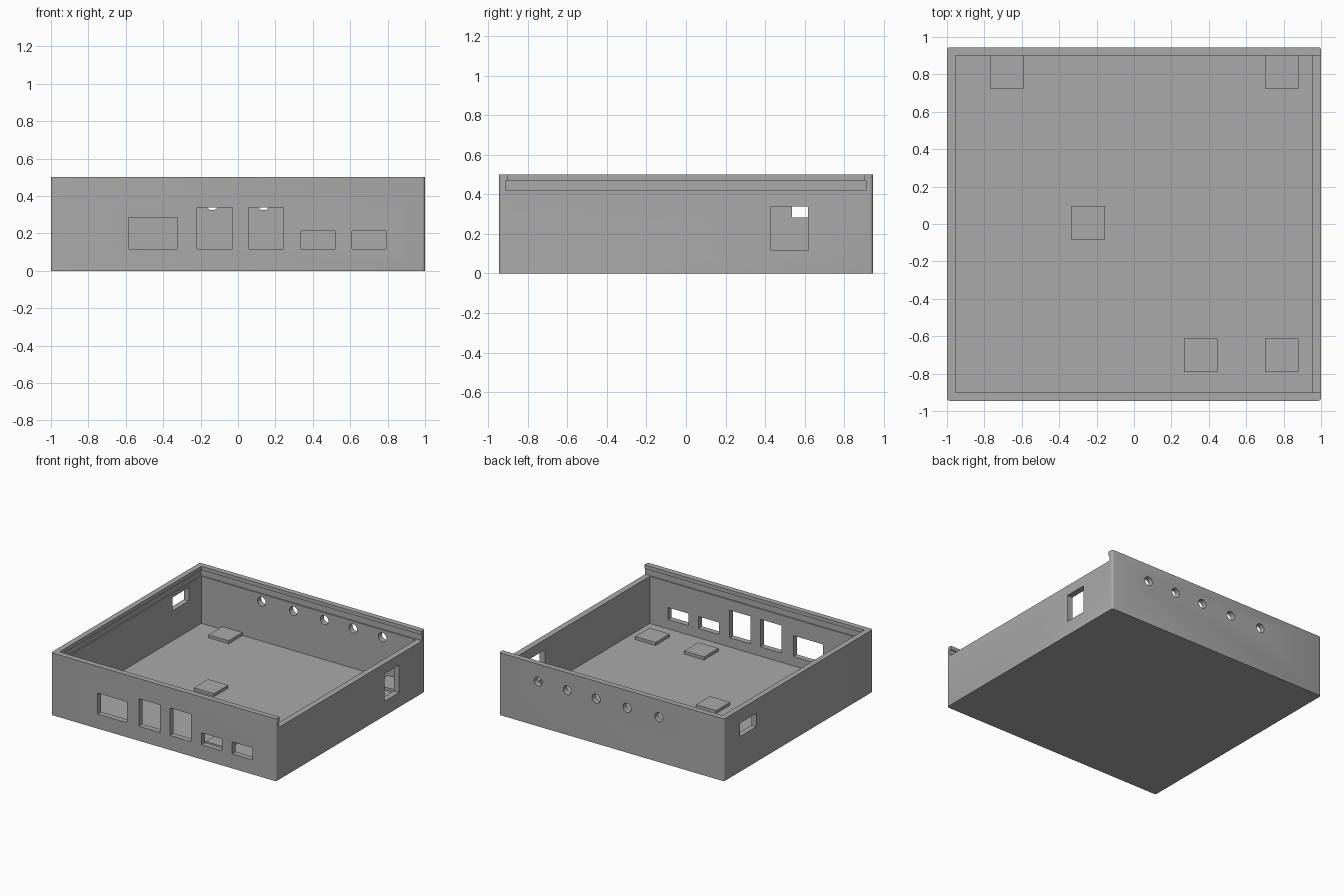
import bpy
import bmesh
from math import radians
from mathutils import Matrix

cube = bpy.data.objects.get("Cube")
if cube:
    bpy.data.objects.remove(cube, do_unlink=True)

grey = bpy.data.materials.new("mid grey plastic")
grey.use_nodes = True
grey.diffuse_color = (0.4, 0.4, 0.4, 1)
grey.node_tree.nodes["Principled BSDF"].inputs["Base Color"].default_value = (0.4, 0.4, 0.4, 1)


def finish(name, bm):
    mesh = bpy.data.meshes.new(name)
    bm.to_mesh(mesh)
    bm.free()
    mesh.materials.append(grey)
    obj = bpy.data.objects.new(name, mesh)
    bpy.context.collection.objects.link(obj)
    return obj


def box(name, x, y, z, round_corners=0):
    """Box from (low, high) ranges, with optional rounded upright edges."""
    bm = bmesh.new()
    bmesh.ops.create_cube(bm, size=1)
    for v in bm.verts:
        for i, (low, high) in enumerate((x, y, z)):
            v.co[i] = high if v.co[i] > 0 else low
    if round_corners:
        upright = [e for e in bm.edges if abs(e.verts[0].co.z - e.verts[1].co.z) > 0.1]
        bmesh.ops.bevel(bm, geom=upright, offset=round_corners, segments=3,
                        profile=0.5, affect='EDGES')
    return finish(name, bm)


def rod(name, x, y, z, radius, length):
    """Cylinder lying along y."""
    bm = bmesh.new()
    bmesh.ops.create_cone(bm, cap_ends=True, segments=32, radius1=radius,
                          radius2=radius, depth=length,
                          matrix=Matrix.Translation((x, y, z)) @ Matrix.Rotation(radians(90), 4, 'X'))
    return finish(name, bm)


def cut(target, cutter):
    """Subtract the cutter and remove it."""
    cutter.hide_render = True
    mod = target.modifiers.new("cut", 'BOOLEAN')
    mod.operation = 'DIFFERENCE'
    mod.solver = 'EXACT'
    mod.object = cutter
    bpy.context.view_layer.update()
    graph = bpy.context.evaluated_depsgraph_get()
    mesh = bpy.data.meshes.new_from_object(target.evaluated_get(graph))
    target.modifiers.clear()
    target.data = mesh
    bpy.data.objects.remove(cutter, do_unlink=True)


# Open tray
W, D, H = 1.0, 0.945, 0.5
FLOOR = 0.042
tray = box("enclosure_tray", (-W, W), (-D, D), (0, H), 0.015)
cut(tray, box("cavity", (-0.955, 0.952), (-0.9, 0.9), (FLOOR, 0.7)))

# Sliding lid channel: undercut groove and open end on the left wall
cut(tray, box("lid_groove", (-0.965, 1.2), (-0.91, 0.91), (0.42, 0.47)))
cut(tray, box("lid_opening", (0.9, 1.2), (-0.9, 0.9), (0.44, 0.7)))

# Front connector windows
for x, top in (((-0.585, -0.325), 0.285), ((-0.22, -0.03), 0.338), ((0.057, 0.242), 0.338),
               ((0.337, 0.52), 0.213), ((0.61, 0.79), 0.213)):
    cut(tray, box("front_window", x, (-1.1, -0.8), (0.117, top)))

# Side windows
cut(tray, box("left_window", (0.85, 1.1), (0.43, 0.617), (0.117, 0.338)))
cut(tray, box("right_window", (-1.1, -0.85), (0.535, 0.74), (0.282, 0.39)))

# Round holes through the back wall
for x in (0.652, 0.392, 0.137, -0.137, -0.42):
    cut(tray, rod("back_hole", x, D, 0.36, 0.036, 0.3))

# Mounting pads on the floor
for x, y in ((-0.245, 0.007), (0.357, -0.702), (0.79, -0.702), (-0.68, 0.815), (0.79, 0.815)):
    box("mounting_pad", (x - 0.09, x + 0.09), (y - 0.09, y + 0.09), (FLOOR - 0.01, 0.066))

# Smooth only the rounded corners and holes
bpy.ops.object.select_all(action='DESELECT')
tray.select_set(True)
bpy.context.view_layer.objects.active = tray
bpy.ops.object.shade_smooth_by_angle(angle=radians(35))
